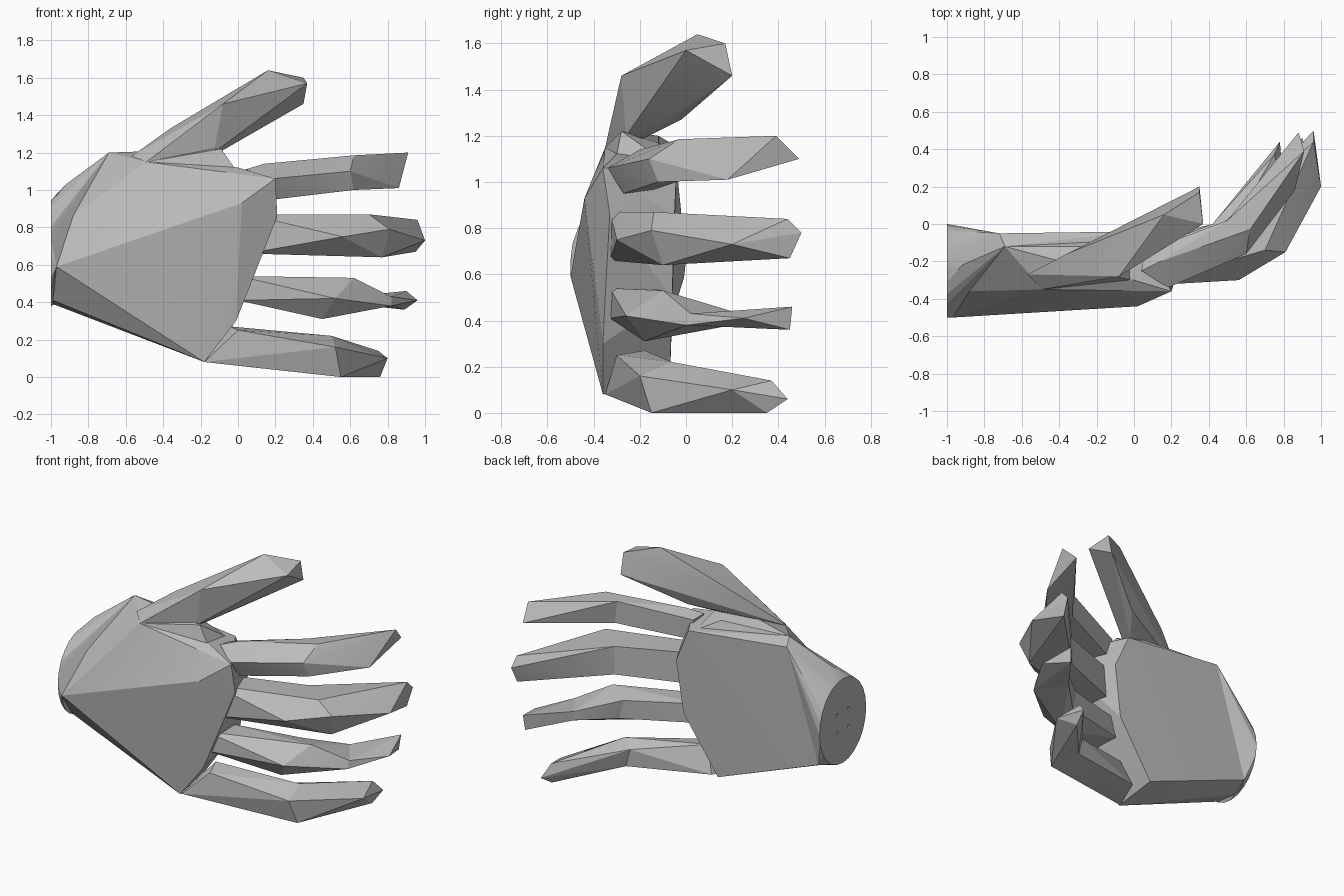
import bpy
import bmesh
from math import cos, sin, tau, radians

default_cube = bpy.data.objects.get("Cube")
if default_cube:
    bpy.data.objects.remove(default_cube, do_unlink=True)

# Single grey finish shared by every part
GREY = (0.5, 0.5, 0.5, 1.0)
grey = bpy.data.materials.new("Matte grey")
grey.use_nodes = True
grey.diffuse_color = GREY
shader = next(n for n in grey.node_tree.nodes if n.type == "BSDF_PRINCIPLED")
shader.inputs["Base Color"].default_value = GREY
shader.inputs["Roughness"].default_value = 0.7


def finish(bm, name):
    """Turn the bmesh into a named object with the shared finish."""
    bmesh.ops.recalc_face_normals(bm, faces=bm.faces[:])
    mesh = bpy.data.meshes.new(name)
    bm.to_mesh(mesh)
    bm.free()
    mesh.materials.append(grey)
    obj = bpy.data.objects.new(name, mesh)
    bpy.context.collection.objects.link(obj)
    return obj


def add_hull(bm, points):
    """Wrap a faceted convex shell around the points."""
    verts = [bm.verts.new(p) for p in points]
    result = bmesh.ops.convex_hull(bm, input=verts, use_existing_faces=False)
    loose = set(result["geom_interior"]) | set(result["geom_unused"])
    loose = [v for v in loose if isinstance(v, bmesh.types.BMVert)]
    if loose:
        bmesh.ops.delete(bm, geom=loose, context="VERTS")


def shell(name, points):
    """Build one solid shell, with its flat areas merged into single faces."""
    bm = bmesh.new()
    add_hull(bm, points)
    bmesh.ops.dissolve_limit(bm, angle_limit=radians(1),
                             verts=bm.verts[:], edges=bm.edges[:])
    return finish(bm, name)


def chain(name, *sections):
    """Build a finger from shells between neighbouring sections."""
    bm = bmesh.new()
    for start, end in zip(sections, sections[1:]):
        add_hull(bm, start + end)
    return finish(bm, name)


def knuckle(x, low, high, front=-.33, back=-.16):
    """Rectangular finger root sunk into the palm."""
    return [(x, y, z) for y in (front, back) for z in (low, high)]


def select_only(obj):
    bpy.ops.object.select_all(action="DESELECT")
    obj.select_set(True)
    bpy.context.view_layer.objects.active = obj


# Corners where the wrist and the palm meet
heel = [(-.97, -.5, .59), (-.9, -.36, .85), (-.69, -.12, 1.2),
        (-.72, -.05, 1.16), (-.95, -.06, .42)]

# Wrist: a round end plate flaring into the heel of the hand
WRIST_Y, WRIST_Z, WRIST_R, SIDES = -.25, .66, .285, 24
wrist_ring = [(-1, WRIST_Y + .25 * cos(tau * i / SIDES),
               WRIST_Z + WRIST_R * sin(tau * i / SIDES)) for i in range(SIDES)]
wrist = shell("wrist", wrist_ring + heel + [(-.92, -.22, 1.03)])

# Palm: faceted hand body
front_of_palm = [(.02, -.44, .93), (-.18, -.36, .08), (.2, -.36, 1.06),
                 (.21, -.33, .86), (.1, -.35, .62), (.07, -.35, .5),
                 (-.01, -.36, .3), (-.49, -.35, 1.15), (0, -.3, 1.12)]
back_of_palm = [(.01, -.04, 1.08), (.11, -.05, .85), (.06, -.06, .5),
                (-.19, -.07, .13)]
wrist_underside = [(-.99, -.36, .41), (-.99, -.2, .39)]
palm = shell("palm", heel + front_of_palm + back_of_palm + wrist_underside)

# Web of skin between palm and thumb
thumb_web = shell("thumb_web", [
    (-.49, -.35, 1.15), (-.09, -.28, 1.22), (-.18, -.12, 1.17),
    (-.02, -.3, 1.12), (-.02, -.08, 1.08), (-.69, -.12, 1.2),
    (-.4, -.2, 1)])

# Four small screw holes in the wrist plate
bm = bmesh.new()
for dy in (-.06, .06):
    for dz in (-.06, .06):
        rim = [(x, WRIST_Y + dy + .011 * cos(tau * i / 8),
                WRIST_Z + dz + .011 * sin(tau * i / 8))
               for x in (-1.02, -.98) for i in range(8)]
        add_hull(bm, rim)
cutter = finish(bm, "screw_hole_cutter")
cutter.hide_render = True
cut = wrist.modifiers.new("screw_holes", "BOOLEAN")
cut.operation = "DIFFERENCE"
cut.object = cutter
select_only(wrist)
bpy.ops.object.modifier_apply(modifier=cut.name)
bpy.data.objects.remove(cutter, do_unlink=True)

# Fingers: root, bent joint, fingertip
index_finger = chain(
    "index_finger",
    [(.18, -.34, 1.06), (.04, -.25, 1.11), (.14, -.2, 1.14),
     (.05, -.15, 1.1), (.2, -.27, .95), (.05, -.16, .96)],
    [(.6, -.16, 1.1), (.62, -.12, 1), (.62, -.03, 1.185),
     (.5, .02, 1.17), (.52, .02, 1.02)],
    [(.91, .39, 1.2), (.88, .49, 1.1), (.86, .18, 1.01)])

middle_finger = chain(
    "middle_finger", knuckle(.05, .66, .87),
    [(.56, -.3, .75), (.81, -.15, .79), (.7, -.14, .87),
     (.77, -.1, .64), (.52, .02, .86), (.52, .02, .67)],
    [(1, .2, .73), (.96, .5, .78), (.95, .45, .67), (.96, .44, .84)])

ring_finger = chain(
    "ring_finger", knuckle(0, .41, .54),
    [(.45, -.18, .31), (.52, -.26, .42), (.62, -.1, .53),
     (.47, 0, .5), (.5, 0, .37)],
    [(.82, .02, .43), (.82, 0, .38), (.7, .2, .44), (.7, .2, .38)],
    [(.9, .46, .46), (.89, .45, .36), (.96, .25, .41)])

little_finger = chain(
    "little_finger",
    [(-.18, -.35, .08), (0, -.27, .06), (0, -.3, .25), (-.04, -.18, .27),
     (-.1, -.13, .1)],
    [(.55, -.15, 0), (.52, -.2, .16), (.5, -.06, .22),
     (.42, 0, .18), (.45, 0, .06)],
    [(.76, .35, 0), (.78, .44, .06), (.75, .37, .14), (.8, .2, .1)])

# Thumb: one broad wedge leaning off the top of the palm
thumb = chain(
    "thumb",
    [(-.49, -.35, 1.15), (-.57, -.27, 1.18), (-.13, -.26, 1.2),
     (-.12, -.18, 1.19), (-.36, -.16, 1.33), (-.08, -.28, 1.46),
     (0, -.02, 1.27)],
    [(.16, .05, 1.64), (.35, .17, 1.6), (.37, 0, 1.57), (.35, .2, 1.46)])

# Soften shallow creases and keep the strong facets crisp
for part in (wrist, palm, thumb_web, index_finger, middle_finger,
             ring_finger, little_finger, thumb):
    select_only(part)
    bpy.ops.object.shade_smooth_by_angle(angle=radians(15))
